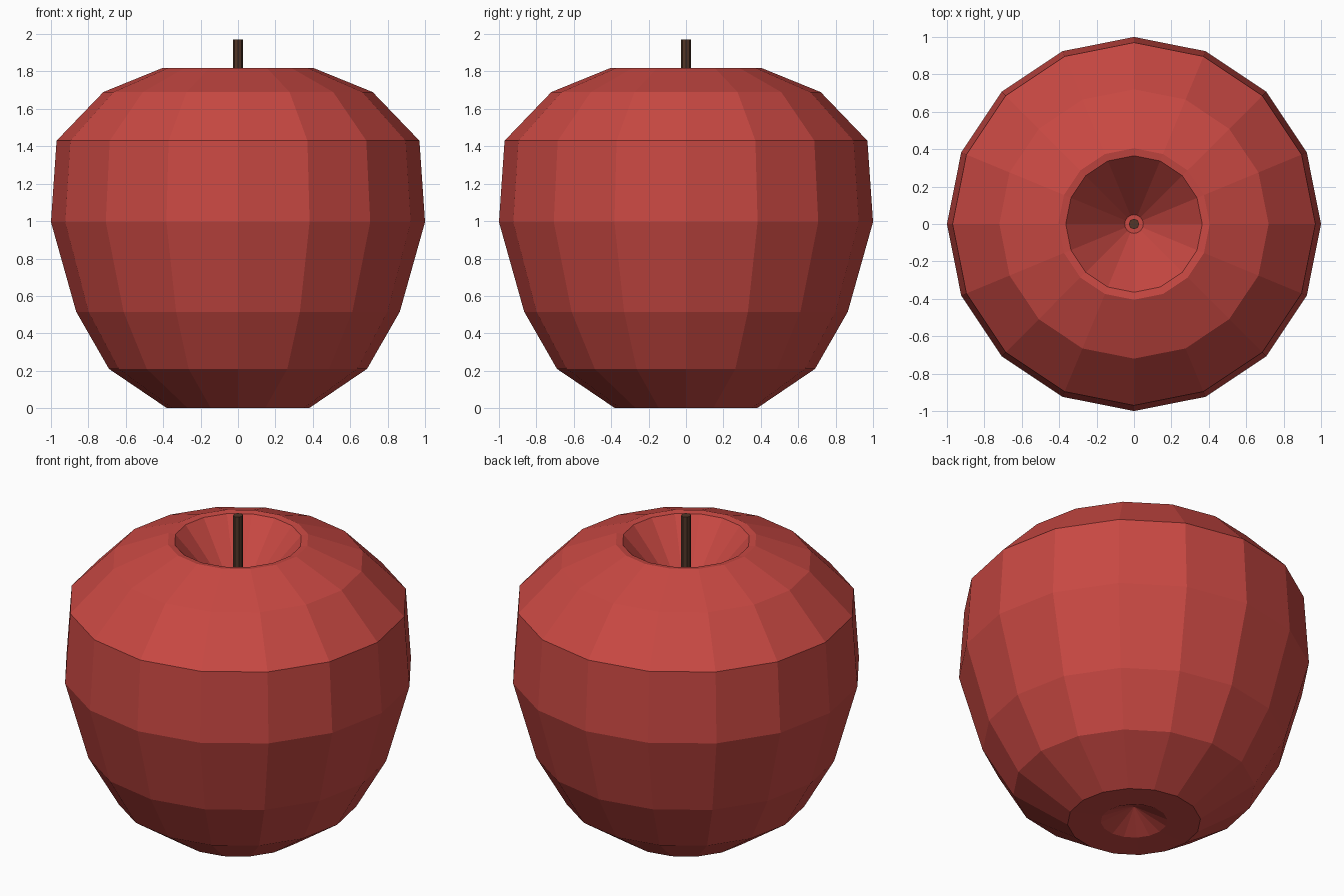
import bpy
import bmesh
from math import cos, sin, tau

if "Cube" in bpy.data.objects:
    bpy.data.objects.remove(bpy.data.objects["Cube"])


def material(name, color):
    mat = bpy.data.materials.new(name)
    mat.diffuse_color = color
    mat.use_nodes = True
    mat.node_tree.nodes["Principled BSDF"].inputs["Base Color"].default_value = mat.diffuse_color
    return mat


def lathe(name, profile, sides, mat):
    """Revolve (radius, z) points around z; zero radius makes a pole."""
    bm = bmesh.new()
    rings = []
    for r, z in profile:
        if r == 0:
            rings.append([bm.verts.new((0, 0, z))] * sides)
        else:
            rings.append([bm.verts.new((r * cos(tau * i / sides), r * sin(tau * i / sides), z))
                          for i in range(sides)])
    for low, high in zip(rings, rings[1:]):
        for i in range(sides):
            j = (i + 1) % sides
            corners = list(dict.fromkeys((low[i], low[j], high[j], high[i])))
            bm.faces.new(corners)
    bmesh.ops.recalc_face_normals(bm, faces=bm.faces)
    mesh = bpy.data.meshes.new(name)
    bm.to_mesh(mesh)
    bm.free()
    mesh.materials.append(mat)
    obj = bpy.data.objects.new(name, mesh)
    bpy.context.collection.objects.link(obj)
    return obj


red = material("red_skin", (0.58, 0.065, 0.055, 1))
brown = material("brown_stem", (0.085, 0.037, 0.022, 1))

# Fruit body: bottom dimple, outer wall, rim, stem hollow
lathe("apple_body", [
    (0, 0.10), (0.19, 0.005), (0.38, 0), (0.69, 0.21), (0.865, 0.515),
    (1.0, 0.995), (0.97, 1.43), (0.72, 1.69), (0.405, 1.818),
    (0.365, 1.812), (0.05, 1.45), (0, 1.45),
], 16, red)

# Stem standing in the hollow
lathe("stem", [(0, 1.44), (0.028, 1.44), (0.028, 1.97), (0, 1.97)], 8, brown)
